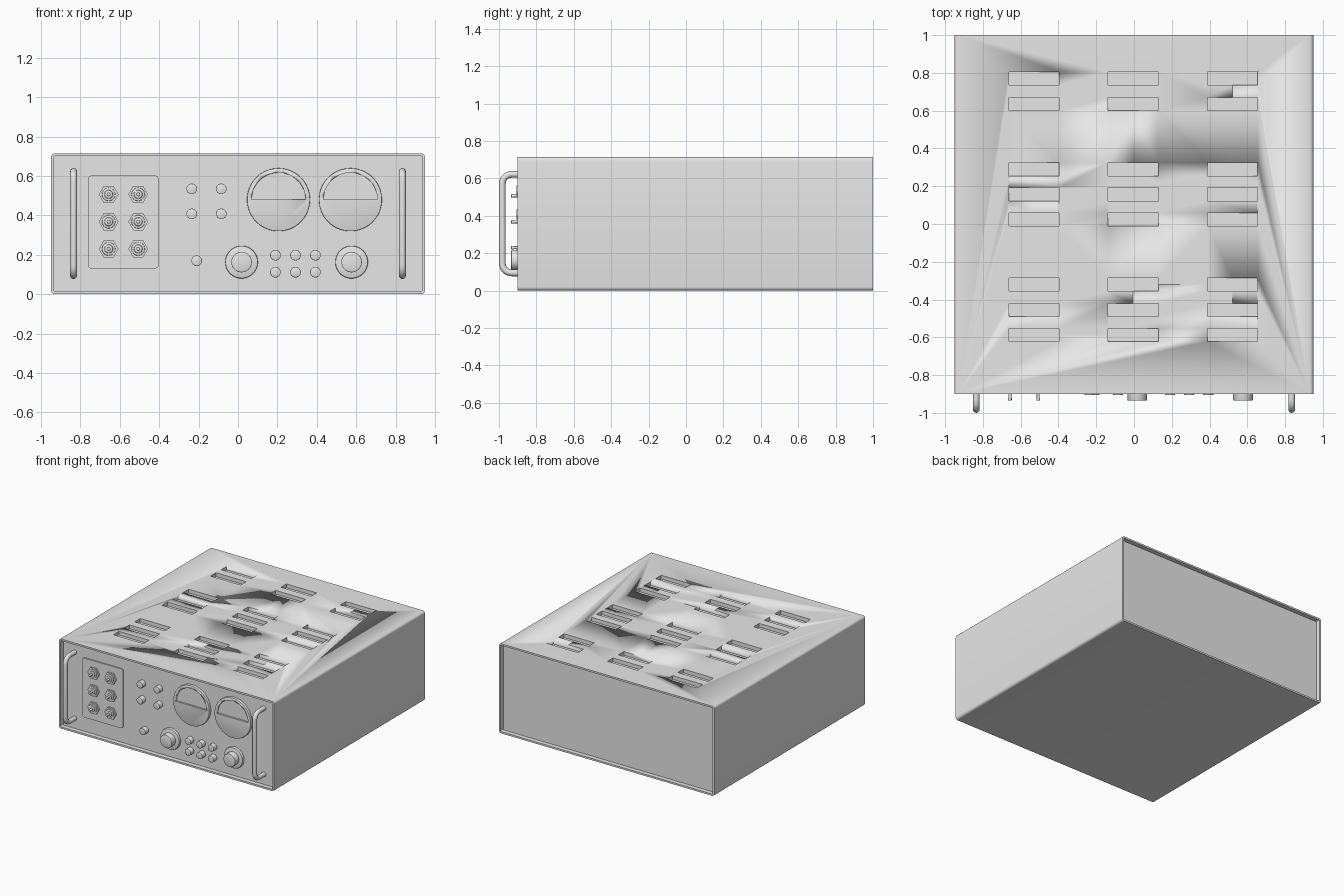
import bpy, bmesh
from math import sin, cos, pi, radians

if "Cube" in bpy.data.objects:
    bpy.data.objects.remove(bpy.data.objects["Cube"], do_unlink=True)

grey = bpy.data.materials.new("plain grey")
grey.use_nodes = True
grey.diffuse_color = (0.8, 0.8, 0.8, 1)
grey.node_tree.nodes["Principled BSDF"].inputs["Base Color"].default_value = (0.8, 0.8, 0.8, 1)

FRONT, BACK = -0.9, 1.0
LIP = 0.035
PANEL = FRONT + LIP


def finish(obj):
    """Assign the material and shade smooth with sharp edges kept."""
    obj.data.materials.append(grey)
    bpy.ops.object.select_all(action='DESELECT')
    obj.select_set(True)
    bpy.context.view_layer.objects.active = obj
    bpy.ops.object.shade_smooth_by_angle(angle=radians(35))
    return obj


def mesh_object(name, bm):
    bmesh.ops.recalc_face_normals(bm, faces=bm.faces)
    mesh = bpy.data.meshes.new(name)
    bm.to_mesh(mesh)
    bm.free()
    obj = bpy.data.objects.new(name, mesh)
    bpy.context.collection.objects.link(obj)
    return finish(obj)


def arc(x, z, r, n, start=0.0, sweep=2 * pi, closed=True):
    steps = n if closed else n - 1
    return [(x + r * cos(start + sweep * i / steps), z + r * sin(start + sweep * i / steps))
            for i in range(n)]


def rounded_rect(x0, x1, z0, z1, r, n=6):
    corners = [(x1 - r, z1 - r), (x0 + r, z1 - r), (x0 + r, z0 + r), (x1 - r, z0 + r)]
    return [p for i, (x, z) in enumerate(corners)
            for p in arc(x, z, r, n, i * pi / 2, pi / 2, False)]


def prism(name, outline, y_back, y_front, edge=0.0):
    """Extrude an x-z outline along y, with an optional chamfer on the front rim."""
    bm = bmesh.new()
    cap = bm.faces.new([bm.verts.new((x, y_back, z)) for x, z in outline])
    moved = bmesh.ops.extrude_face_region(bm, geom=[cap], use_keep_orig=True)["geom"]
    for v in moved:
        if isinstance(v, bmesh.types.BMVert):
            v.co.y = y_front
    if edge:
        rim = [e for e in bm.edges if all(abs(v.co.y - y_front) < 1e-5 for v in e.verts)]
        bmesh.ops.bevel(bm, geom=rim, offset=edge, segments=2, profile=0.5, affect='EDGES')
    return mesh_object(name, bm)


def cut(obj, cutter):
    mod = obj.modifiers.new("cut", 'BOOLEAN')
    mod.operation, mod.solver, mod.object = 'DIFFERENCE', 'EXACT', cutter
    bpy.ops.object.select_all(action='DESELECT')
    obj.select_set(True)
    bpy.context.view_layer.objects.active = obj
    bpy.ops.object.modifier_apply(modifier=mod.name)
    bpy.data.objects.remove(cutter, do_unlink=True)


# Case with recessed front and back panels
case = prism("case", rounded_rect(-0.95, 0.95, 0, 0.715, 0.02), BACK, FRONT)
bm = bmesh.new()
bm.from_mesh(case.data)
for face in [f for f in bm.faces if abs(f.normal.y) > 0.9]:
    inward = -face.normal.y * LIP
    bmesh.ops.inset_region(bm, faces=[face], thickness=0.014)
    ring = bmesh.ops.extrude_face_region(bm, geom=[face])["geom"]
    for v in ring:
        if isinstance(v, bmesh.types.BMVert):
            v.co.y += inward
    bmesh.ops.delete(bm, geom=[face], context='FACES_ONLY')
bmesh.ops.recalc_face_normals(bm, faces=bm.faces)
bm.to_mesh(case.data)
bm.free()
finish(case)
case.data.materials.pop()

# Vent slots in the lid
bm = bmesh.new()
for x in (-0.53, -0.004, 0.522):
    for y in (0.77, 0.635, 0.29, 0.157, 0.024, -0.32, -0.455, -0.588):
        made = bmesh.ops.create_cube(bm, size=1)["verts"]
        bmesh.ops.scale(bm, vec=(0.266, 0.07, 0.06), verts=made)
        bmesh.ops.translate(bm, vec=(x, y, 0.715), verts=made)
slots = mesh_object("slot_cutter", bm)
slots.hide_render = True
cut(case, slots)

# Side handles: round bars bent at both ends
for side, x in (("left", 0.835), ("right", -0.835)):
    r, y_out = 0.05, -0.982
    path = [(PANEL + 0.005, 0.622)]
    path += arc(y_out + r, 0.622 - r, r, 8, pi / 2, pi / 2, False)
    path += arc(y_out + r, 0.095 + r, r, 8, pi, pi / 2, False)
    path += [(PANEL + 0.005, 0.095)]
    curve = bpy.data.curves.new(side + "_handle", 'CURVE')
    curve.dimensions = '3D'
    curve.bevel_depth = 0.018
    curve.bevel_resolution = 4
    spline = curve.splines.new('POLY')
    spline.points.add(len(path) - 1)
    for point, (y, z) in zip(spline.points, path):
        point.co = (x, y, z, 1)
    handle = bpy.data.objects.new(side + "_handle", curve)
    bpy.context.collection.objects.link(handle)
    bpy.ops.object.select_all(action='DESELECT')
    handle.select_set(True)
    bpy.context.view_layer.objects.active = handle
    bpy.ops.object.convert(target='MESH')
    finish(bpy.context.view_layer.objects.active)

# Switch plate with hex nuts and toggles
PLATE = PANEL - 0.01
prism("switch_plate", rounded_rect(-0.763, -0.403, 0.13, 0.603, 0.02), PANEL + 0.002, PLATE)
for x in (-0.657, -0.507):
    for z in (0.507, 0.368, 0.23):
        prism("switch_nut", arc(x, z, 0.05, 6), PLATE + 0.002, PLATE - 0.012)
        prism("switch_collar", arc(x, z, 0.034, 24), PLATE, PLATE - 0.017, 0.004)
        prism("switch_bushing", arc(x, z, 0.022, 20), PLATE, PLATE - 0.024, 0.006)
        prism("switch_lever", arc(x, z, 0.008, 12), PLATE, -0.93)
        prism("switch_tip", arc(x, z, 0.01, 12), -0.92, -0.935, 0.004)

# Push buttons
buttons = [(x, z) for x in (-0.235, -0.085) for z in (0.535, 0.408)]
buttons += [(x, z) for x in (0.19, 0.292, 0.393) for z in (0.198, 0.112)]
buttons.append((-0.21, 0.17))
for x, z in buttons:
    prism("button", arc(x, z, 0.027, 24), PANEL + 0.002, -0.906, 0.003)

# Rotary knobs
for x in (0.018, 0.577):
    prism("knob_flange", arc(x, 0.163, 0.083, 40), PANEL + 0.002, PANEL - 0.022, 0.006)
    prism("knob", arc(x, 0.163, 0.052, 36), PANEL, -0.935, 0.003)

# Round meters with a half-disc window
for x in (0.206, 0.571):
    meter = prism("meter", arc(x, 0.48, 0.16, 64), PANEL + 0.002, PANEL - 0.02, 0.004)
    window = prism("window_cutter", arc(x, 0.48, 0.137, 33, 0, pi, False), PANEL - 0.006, PANEL - 0.04)
    window.hide_render = True
    cut(meter, window)
